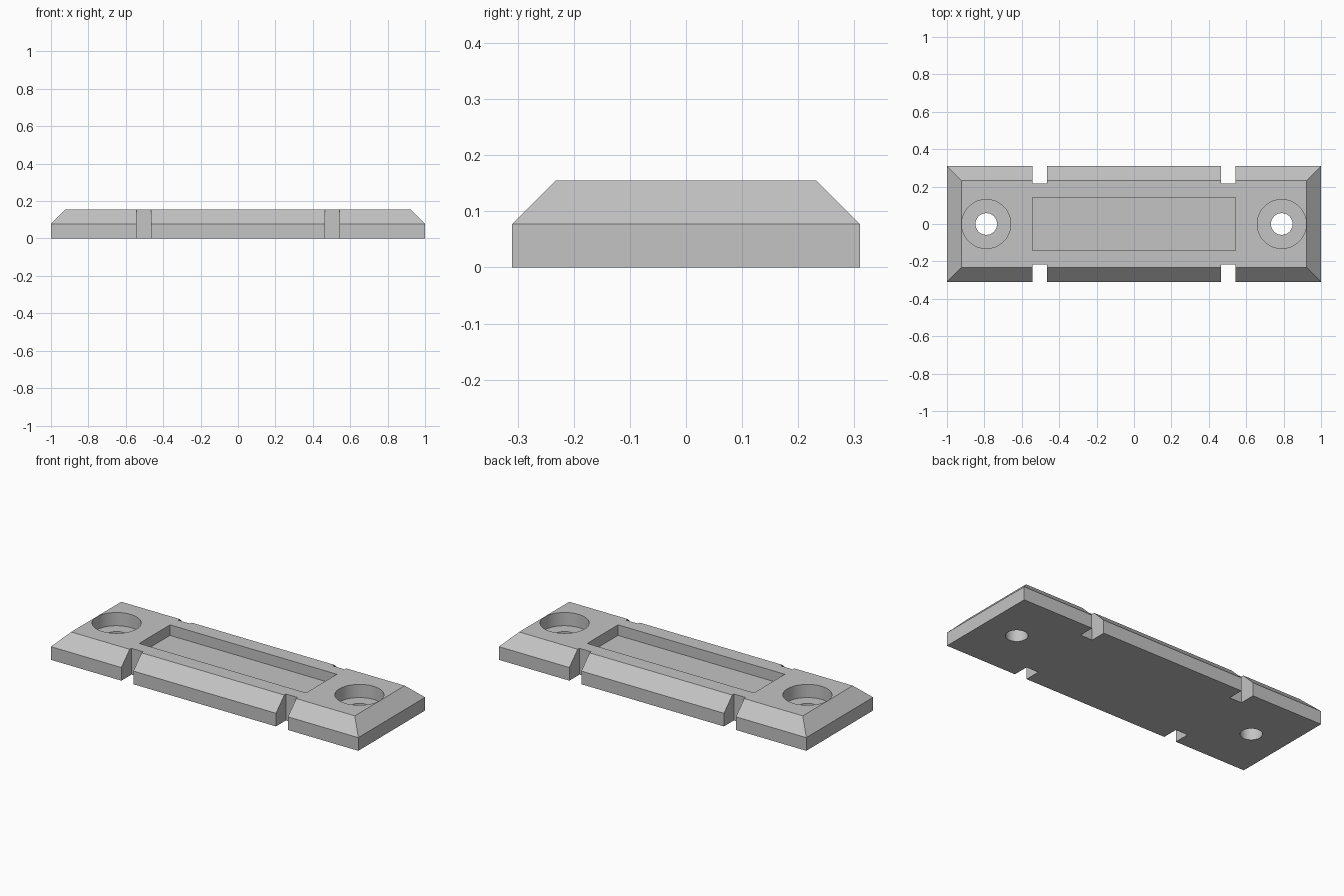
import bpy
import bmesh
import math

cube = bpy.data.objects.get("Cube")
if cube:
    bpy.data.objects.remove(cube, do_unlink=True)

# Overall sizes
HALF_X, HALF_Y, HEIGHT = 1.0, 0.31, 0.155
CHAMFER = 0.0775
POCKET_X, POCKET_Y, POCKET_DEPTH = 0.543, 0.143, 0.062
NOTCH_X, NOTCH_W, NOTCH_Y = 0.503, 0.078, 0.217
HOLE_X, HOLE_R, BORE_R, BORE_DEPTH = 0.79, 0.058, 0.131, 0.0775

grey = bpy.data.materials.new("plain grey")
grey.use_nodes = True
colour = (0.55, 0.55, 0.55, 1.0)
grey.diffuse_color = colour
grey.node_tree.nodes["Principled BSDF"].inputs["Base Color"].default_value = colour


def make_cutter_box(name, x0, x1, y0, y1, z0, z1):
    bpy.ops.mesh.primitive_cube_add(
        size=1, location=((x0 + x1) / 2, (y0 + y1) / 2, (z0 + z1) / 2))
    ob = bpy.context.object
    ob.name = name
    ob.scale = (x1 - x0, y1 - y0, z1 - z0)
    return ob


def make_cutter_cylinder(name, x, radius, z0, z1):
    bpy.ops.mesh.primitive_cylinder_add(
        vertices=64, radius=radius, depth=z1 - z0, location=(x, 0, (z0 + z1) / 2))
    ob = bpy.context.object
    ob.name = name
    return ob


# Plate body: rectangular rings stacked to give straight sides and a chamfered rim
bm = bmesh.new()
rings = []
for z, inset in ((0, 0), (HEIGHT - CHAMFER, 0), (HEIGHT, CHAMFER)):
    x, y = HALF_X - inset, HALF_Y - inset
    rings.append([bm.verts.new((sx * x, sy * y, z))
                  for sx, sy in ((-1, -1), (1, -1), (1, 1), (-1, 1))])
for low, high in zip(rings, rings[1:]):
    for i in range(4):
        j = (i + 1) % 4
        bm.faces.new((low[i], low[j], high[j], high[i]))
bm.faces.new(rings[0][::-1])
bm.faces.new(rings[-1])
bmesh.ops.recalc_face_normals(bm, faces=bm.faces)
mesh = bpy.data.meshes.new("mounting_plate")
bm.to_mesh(mesh)
bm.free()
plate = bpy.data.objects.new("mounting_plate", mesh)
bpy.context.collection.objects.link(plate)
mesh.materials.append(grey)

# Recessed pocket in the top
cutters = [make_cutter_box("pocket_cutter", -POCKET_X, POCKET_X, -POCKET_Y, POCKET_Y,
                           HEIGHT - POCKET_DEPTH, HEIGHT + 0.1)]

# Counterbored screw holes and edge notches
for sx in (-1, 1):
    cutters.append(make_cutter_cylinder("bore_cutter", sx * HOLE_X, BORE_R,
                                        HEIGHT - BORE_DEPTH, HEIGHT + 0.1))
    cutters.append(make_cutter_cylinder("hole_cutter", sx * HOLE_X, HOLE_R, -0.1, HEIGHT + 0.05))
    for sy in (-1, 1):
        y0, y1 = sorted((sy * NOTCH_Y, sy * (HALF_Y + 0.1)))
        cutters.append(make_cutter_box("notch_cutter", sx * NOTCH_X - NOTCH_W / 2,
                                       sx * NOTCH_X + NOTCH_W / 2, y0, y1, -0.1, HEIGHT + 0.1))

bpy.ops.object.select_all(action="DESELECT")
plate.select_set(True)
bpy.context.view_layer.objects.active = plate
for cutter in cutters:
    cutter.hide_render = True
    cut = plate.modifiers.new(cutter.name, "BOOLEAN")
    cut.operation = "DIFFERENCE"
    cut.solver = "EXACT"
    cut.object = cutter
    bpy.ops.object.modifier_apply(modifier=cut.name)
for cutter in cutters:
    bpy.data.objects.remove(cutter, do_unlink=True)

# Round bores, crisp edges
bpy.ops.object.shade_smooth_by_angle(angle=math.radians(30))
